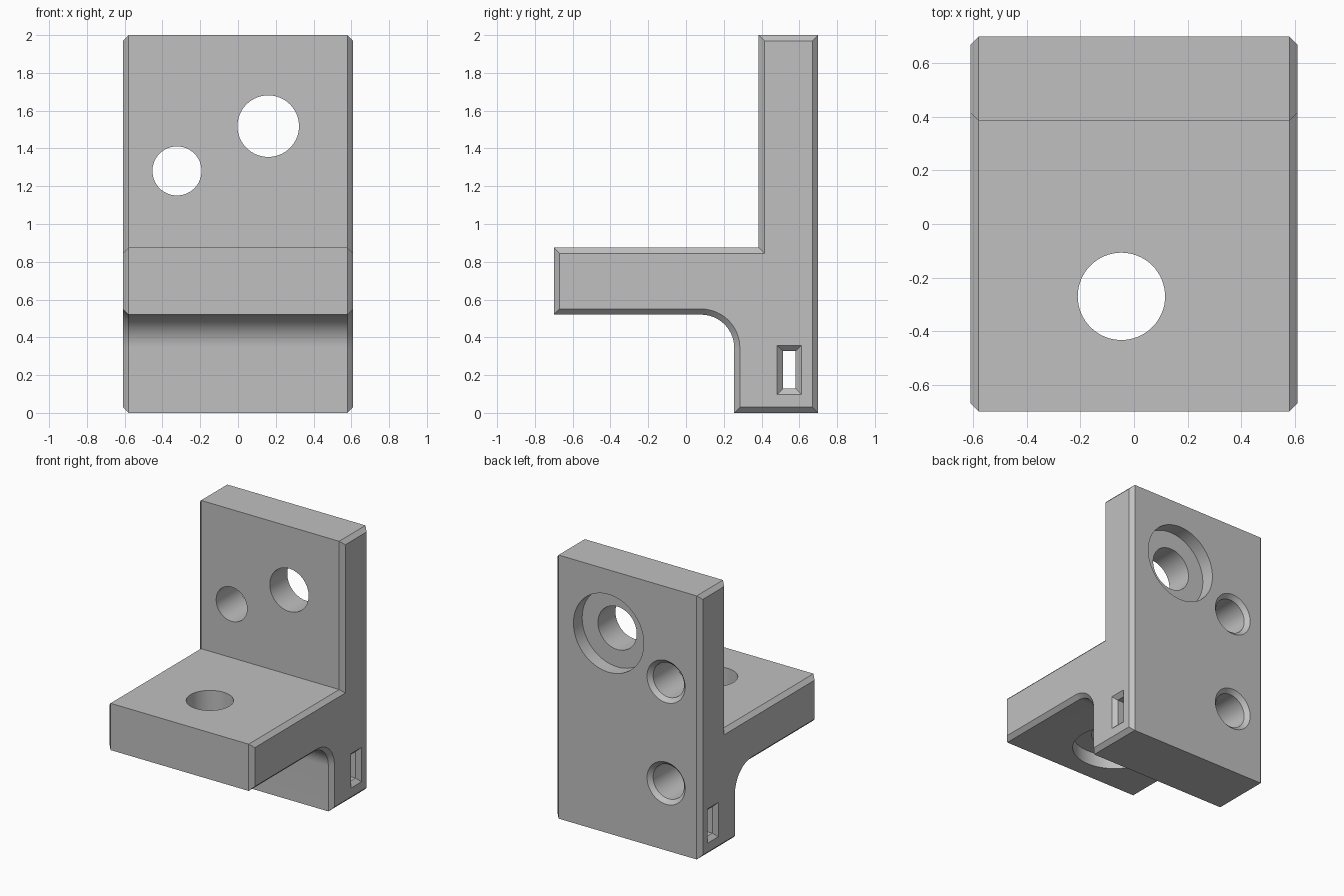
import bpy, bmesh
from math import pi, sin, cos
from mathutils import Matrix, Vector

default = bpy.data.objects.get("Cube")
if default:
    bpy.data.objects.remove(default, do_unlink=True)

HALF_WIDTH = 0.61
CHAMFER = 0.03
BACK, BOTTOM, TOP = 0.70, 0.0, 2.0
SHELF_UNDER, SHELF_TOP = 0.52, 0.875
BORE, WIDE_BORE, PIN = 0.163, 0.295, 0.13
OVER = 0.03  # how far cutters reach past a surface

grey = bpy.data.materials.new("plain_grey")
grey.use_nodes = True
colour = (0.53, 0.53, 0.53, 1)
grey.diffuse_color = colour
grey.node_tree.nodes["Principled BSDF"].inputs["Base Color"].default_value = colour


def add_object(name, bm):
    bmesh.ops.recalc_face_normals(bm, faces=bm.faces)
    mesh = bpy.data.meshes.new(name)
    bm.to_mesh(mesh)
    bm.free()
    mesh.materials.append(grey)
    obj = bpy.data.objects.new(name, mesh)
    bpy.context.collection.objects.link(obj)
    return obj


def loft(name, rings, place):
    """Closed solid through rings of points stacked along local z."""
    bm = bmesh.new()
    loops = [[bm.verts.new(place @ Vector(p)) for p in ring] for ring in rings]
    for a, b in zip(loops, loops[1:]):
        for i in range(len(a)):
            j = (i + 1) % len(a)
            bm.faces.new((a[i], a[j], b[j], b[i]))
    bm.faces.new(loops[0])
    bm.faces.new(loops[-1])
    return add_object(name, bm)


def round_cutter(name, steps, place, sides=64):
    """Steps are (depth, radius) pairs."""
    rings = [[(r * cos(2 * pi * i / sides), r * sin(2 * pi * i / sides), d)
              for i in range(sides)] for d, r in steps]
    return loft(name, rings, place)


# Bracket body: side profile (y, z) with a filleted inner corner
fillet, leg_front = 0.175, 0.255
arc = [(leg_front - fillet + fillet * cos(a), SHELF_UNDER - fillet + fillet * sin(a))
       for a in (pi / 2 * i / 16 for i in range(17))]
profile = [(leg_front, BOTTOM), *arc, (-BACK, SHELF_UNDER), (-BACK, SHELF_TOP),
           (0.385, SHELF_TOP), (0.385, TOP), (BACK, TOP), (BACK, BOTTOM)]
edge = HALF_WIDTH - CHAMFER
bm = bmesh.new()
end = bm.faces.new([bm.verts.new((-edge, y, z)) for y, z in profile])
grown = bmesh.ops.extrude_face_region(bm, geom=[end])["geom"]
bmesh.ops.translate(bm, vec=(2 * edge, 0, 0),
                    verts=[v for v in grown if isinstance(v, bmesh.types.BMVert)])
bmesh.ops.recalc_face_normals(bm, faces=bm.faces)

# Chamfer all round both ends
ends = [f for f in bm.faces if abs(f.normal.x) > 0.9]
bmesh.ops.inset_region(bm, faces=ends, thickness=CHAMFER, depth=0, use_even_offset=True)
for f in ends:
    for v in f.verts:
        v.co.x = HALF_WIDTH if v.co.x > 0 else -HALF_WIDTH
bracket = add_object("bracket", bm)


def from_back(x, z):
    return Matrix.Translation((x, BACK, z)) @ Matrix.Rotation(pi / 2, 4, "X")


# Holes: stepped bores through the upright and shelf, flared pin holes
wide_depth = 0.105
stepped = [(-OVER, WIDE_BORE), (wide_depth, WIDE_BORE), (wide_depth, BORE), (0.5, BORE)]
flare = [(-OVER, PIN + CHAMFER + OVER), (CHAMFER, PIN)]
cutters = [
    round_cutter("upright_bore_cutter", stepped, from_back(0.16, 1.518)),
    round_cutter("upper_pin_cutter", flare + [(0.5, PIN)], from_back(-0.323, 1.281)),
    round_cutter("lower_pin_cutter", flare + [(0.32, PIN)], from_back(-0.323, 0.51)),
    round_cutter("shelf_bore_cutter", stepped, Matrix.Translation((-0.047, -0.27, SHELF_UNDER))),
]

# Slot running side to side, flared at both ends
slot_rings = []
for x, grow in ((-HALF_WIDTH - OVER, 2 * OVER), (-edge, 0), (edge, 0), (HALF_WIDTH + OVER, 2 * OVER)):
    h, w = 0.1 + grow, 0.034 + grow
    slot_rings.append([(-h, -w, x), (h, -w, x), (h, w, x), (-h, w, x)])
cutters.append(loft("slot_cutter", slot_rings,
                    Matrix.Translation((0, 0.547, 0.228)) @ Matrix.Rotation(pi / 2, 4, "Y")))

bpy.ops.object.select_all(action="DESELECT")
bpy.context.view_layer.objects.active = bracket
bracket.select_set(True)
for cutter in cutters:
    cutter.hide_render = True
    cut = bracket.modifiers.new(cutter.name, "BOOLEAN")
    cut.operation = "DIFFERENCE"
    cut.solver = "EXACT"
    cut.object = cutter
    bpy.ops.object.modifier_apply(modifier=cut.name)
for cutter in cutters:
    bpy.data.objects.remove(cutter, do_unlink=True)
bpy.ops.object.shade_smooth_by_angle(angle=pi / 6)
